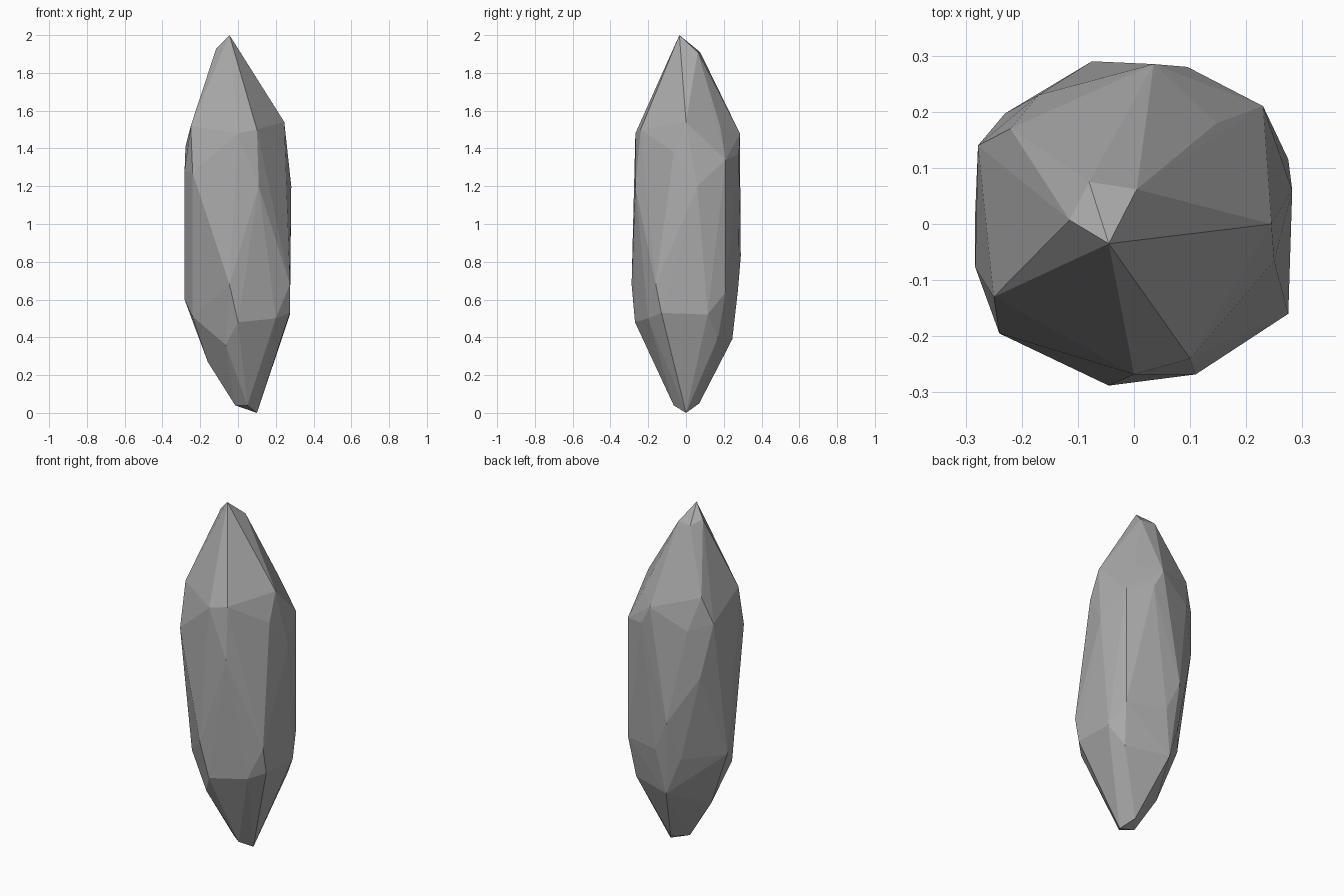
import bpy
import bmesh
from mathutils import Vector

# Remove the default object
default_object = bpy.data.objects.get("Cube")
if default_object:
    bpy.data.objects.remove(default_object, do_unlink=True)


def make_material(name, color):
    """One flat colour for viewport and render."""
    material = bpy.data.materials.new(name)
    material.use_nodes = True
    material.diffuse_color = color
    shader = next(n for n in material.node_tree.nodes if n.type == "BSDF_PRINCIPLED")
    shader.inputs["Base Color"].default_value = color
    return material


def make_cut_stone(name, rings, material):
    """Wrap flat facets tightly around the corner points of all rings."""
    mesh = bpy.data.meshes.new(name)
    bm = bmesh.new()
    for ring in rings:
        for x, y, z in ring:
            bm.verts.new(Vector((x / 1000, y / 1000, z / 100)))
    hull = bmesh.ops.convex_hull(bm, input=bm.verts)
    unused = [v for v in hull["geom_interior"] if isinstance(v, bmesh.types.BMVert)]
    bmesh.ops.delete(bm, geom=unused, context="VERTS")
    bmesh.ops.recalc_face_normals(bm, faces=bm.faces)
    for face in bm.faces:
        face.smooth = False
    bm.to_mesh(mesh)
    bm.free()
    mesh.materials.append(material)
    stone = bpy.data.objects.new(name, mesh)
    bpy.context.scene.collection.objects.link(stone)
    return stone


# Corner points: x and y in thousandths, height in hundredths
tip = [(-45, -35, 200), (-115, 7, 193), (-80, 75, 191), (5, 62, 191)]

shoulder = [(245, 0, 154), (148, 180, 152), (35, 285, 148), (-220, 170, 156),
            (-250, -130, 152), (0, -268, 148), (100, -240, 150)]

upper_girdle = [(250, -65, 138), (282, 60, 120), (230, 210, 134), (95, 280, 137),
                (-170, 230, 137), (-278, 140, 141), (-230, 197, 110),
                (-283, -77, 128), (-240, -195, 127), (110, -268, 120)]

lower_girdle = [(275, -160, 68), (275, -130, 53), (275, 115, 52), (230, 210, 64),
                (5, 275, 65), (-75, 290, 83), (-120, 220, 60), (-283, 20, 60),
                (-240, -85, 51), (-45, -288, 68), (0, -270, 48), (200, -200, 50)]

base = [(205, 170, 40), (-42, 245, 39), (-160, -5, 27), (-65, -200, 36),
        (50, -65, 4), (50, 70, 5), (-15, -16, 4), (100, 0, 0)]

stone_grey = make_material("stone grey", (0.4, 0.4, 0.4, 1))
make_cut_stone("crystal", [tip, shoulder, upper_girdle, lower_girdle, base], stone_grey)
